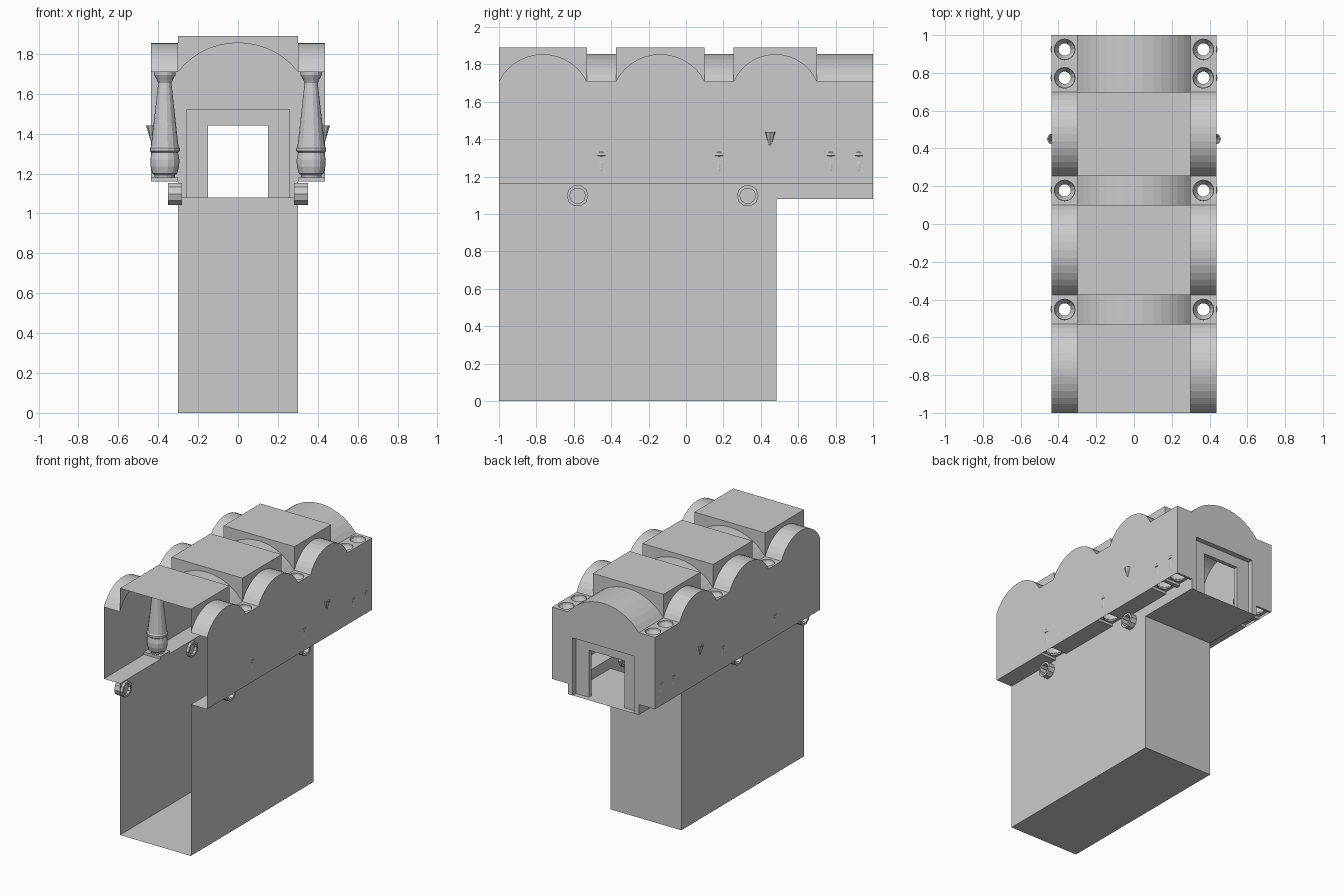
import bpy, bmesh
from math import sin, cos, pi, asin

if "Cube" in bpy.data.objects:
    bpy.data.objects.remove(bpy.data.objects["Cube"])

BAYS = [(-1, -.53), (-.375, .10), (.255, .70)]
RIBS = [(-.53, -.375), (.10, .255), (.70, 1)]
CELLS = [(-.53, -.375), (.10, .255), (.70, .848), (.848, 1)]   # one column each
XI, XO = .30, .437                    # inner and outer wall
ZP, ZL, ZS, ZA, ZT = 1.08, 1.16, 1.71, 1.855, 1.89
CX = .367


def build(name, polys):
    """Make one object from a list of polygons."""
    bm = bmesh.new()
    for p in polys:
        bm.faces.new([bm.verts.new(v) for v in p])
    bmesh.ops.remove_doubles(bm, verts=bm.verts, dist=.0004)
    bmesh.ops.recalc_face_normals(bm, faces=bm.faces)
    me = bpy.data.meshes.new(name)
    bm.to_mesh(me)
    bm.free()
    ob = bpy.data.objects.new(name, me)
    bpy.context.collection.objects.link(ob)
    return ob


def arc(a, b, n=14):
    """Circular arch from a to b between spring line and crown."""
    w, h = (b - a) / 2, ZA - ZS
    r = (w * w + h * h) / (2 * h)
    t = asin(w / r)
    return [((a + b) / 2 + r * sin(t * (2 * i / n - 1)),
             ZA - r + r * cos(t * (2 * i / n - 1))) for i in range(n + 1)]


def sweep(pts, f0, f1):
    """Quads between two mapped copies of a 2D path."""
    return [[f0(*p), f0(*q), f1(*q), f1(*p)] for p, q in zip(pts, pts[1:])]


def rect_x(x, y0, y1, z0, z1):
    return [(x, y0, z0), (x, y1, z0), (x, y1, z1), (x, y0, z1)]


def rect_z(z, x0, x1, y0, y1):
    return [(x0, y0, z), (x1, y0, z), (x1, y1, z), (x0, y1, z)]


def rect_y(y, x0, x1, z0, z1):
    return [(x0, y, z0), (x1, y, z0), (x1, y, z1), (x0, y, z1)]


def holed_plate(z, x0, x1, y0, y1, cx, cy, r, n=16):
    """Rectangle with a round hole."""
    ring = []
    for i in range(n + 1):
        c, s = cos(2 * pi * i / n), sin(2 * pi * i / n)
        m = max(abs(c), abs(s))
        ring.append(((cx + r * c, cy + r * s, z),
                     ((x0 + x1) / 2 + c / m * (x1 - x0) / 2,
                      (y0 + y1) / 2 + s / m * (y1 - y0) / 2, z)))
    return [[a[0], a[1], b[1], b[0]] for a, b in zip(ring, ring[1:])]


def lathe(profile, cx, cy, n):
    out = []
    for i in range(n):
        a, b = 2 * pi * i / n, 2 * pi * (i + 1) / n
        out += sweep(profile,
                     lambda r, z: (cx + r * cos(a), cy + r * sin(a), z),
                     lambda r, z: (cx + r * cos(b), cy + r * sin(b), z))
    return out


# Lower shaft: floor, end wall, side walls and raised landing
build("lower_channel", [
    rect_z(0, -XI, XI, -1, .485), rect_y(.485, -XI, XI, 0, ZP),
    rect_z(ZP, -XI, XI, .485, 1)] +
    [f for s in (-XI, XI) for f in (rect_x(s, -1, .485, 0, ZL), rect_x(s, .485, 1, ZP, ZL))])

# Raised ceiling panels with lunette walls
roof = []
for y0, y1 in BAYS:
    roof.append(rect_z(ZT, -XI, XI, y0, y1))
    for x in (-XI, XI):
        roof += sweep(arc(y0, y1), lambda t, z: (x, t, z), lambda t, z: (x, t, ZT))
    for y in (y0, y1):
        if y > -1:
            roof += sweep(arc(-XI, XI), lambda t, z: (t, y, z), lambda t, z: (t, y, ZT))
build("ceiling_panels", roof)

# Cross vault strips
build("cross_vaults", [f for a, b in RIBS for f in
      sweep(arc(-XI, XI), lambda t, z: (t, a, z), lambda t, z: (t, b, z))])

for side, s in (("left", -1), ("right", 1)):
    xs = sorted((s * XI, s * XO))
    # Side barrel vaults and scalloped outer wall
    vault, wall = [], []
    for y0, y1 in BAYS:
        pts = arc(y0, y1)
        vault += sweep(pts, lambda t, z: (s * XI, t, z), lambda t, z: (s * XO, t, z))
        wall += sweep(pts, lambda t, z: (s * XO, t, z), lambda t, z: (s * XO, t, ZL))
    wall += [rect_x(s * XO, a, b, ZL, ZS) for a, b in RIBS]
    build(side + "_side_vaults", vault)
    build(side + "_outer_wall", wall)

    # Ledge with raised column pads, and the pierced soffit above
    ledge, soffit, y = [], [], -1
    for a, b in CELLS:
        c = (a + b) / 2
        p0, p1 = c - .06, c + .06
        ledge.append(rect_z(ZL, *xs, y, p0))
        ledge += holed_plate(1.18, *xs, p0, p1, s * CX, c, .052)
        ledge += [rect_y(p, *xs, ZL, 1.18) for p in (p0, p1)]
        ledge.append(rect_x(s * XI, p0, p1, ZL, 1.18))
        soffit += holed_plate(ZS, *xs, a, b, s * CX, c, .055)
        y = p1
    ledge.append(rect_z(ZL, *xs, y, 1))
    build(side + "_ledge", ledge)
    build(side + "_soffit", soffit)

    # Turned columns
    profile = [(.05, 1.18), (.052, 1.192), (.062, 1.20), (.072, 1.235), (.073, 1.27),
               (.066, 1.305), (.075, 1.312), (.075, 1.328), (.069, 1.335), (.066, 1.36),
               (.033, 1.655), (.04, 1.67), (.054, 1.695), (.055, ZS)]
    for i, (a, b) in enumerate(CELLS):
        build(f"{side}_column_{i + 1}", lathe(profile, s * CX, (a + b) / 2, 14))

    # Cone wall lamp
    build(side + "_wall_lamp", lathe([(.002, 1.345), (.031, 1.44), (.024, 1.44), (.002, 1.37)],
                                     s * .43, .45, 8))

    # Drain pipes through the channel wall
    for i, yc in enumerate((-.94, -.14) if s < 0 else (-.58, .33)):
        loop = [(.35, .058), (.28, .058), (.28, .042), (.35, .042), (.35, .058)]
        faces = []
        for k in range(10):
            a, b = 2 * pi * k / 10, 2 * pi * (k + 1) / 10
            faces += sweep(loop,
                           lambda x, r: (s * x, yc + r * cos(a), 1.098 + r * sin(a)),
                           lambda x, r: (s * x, yc + r * cos(b), 1.098 + r * sin(b)))
        build(f"{side}_drain_pipe_{i + 1}", faces)

# End wall with arched top around the doorway
DW, DZ, IW, IZ = .26, 1.52, .15, 1.44
end = sweep(arc(-XI, XI), lambda t, z: (t, 1, z), lambda t, z: (t, 1, ZS))
end.append(rect_y(1, -XI, XI, DZ, ZS))
for s in (-1, 1):
    end.append(rect_y(1, s * DW, s * XI, ZP, DZ))
    end.append(rect_y(1, s * XI, s * XO, ZL, ZS))
build("end_wall", end)

# Stepped door frame
outer = [(-DW, ZP), (-DW, DZ), (DW, DZ), (DW, ZP)]
inner = [(-IW, ZP), (-IW, IZ), (IW, IZ), (IW, ZP)]
at = lambda y: (lambda x, z: (x, y, z))
frame = sweep(outer, at(1), at(.96)) + sweep(inner, at(.96), at(.93))
frame += [[(*o[:1], .96, o[1]), (p[0], .96, p[1]), (q[0], .96, q[1]), (i[0], .96, i[1])]
          for o, p, q, i in zip(outer, outer[1:], inner[1:], inner)]
build("door_frame", frame)
